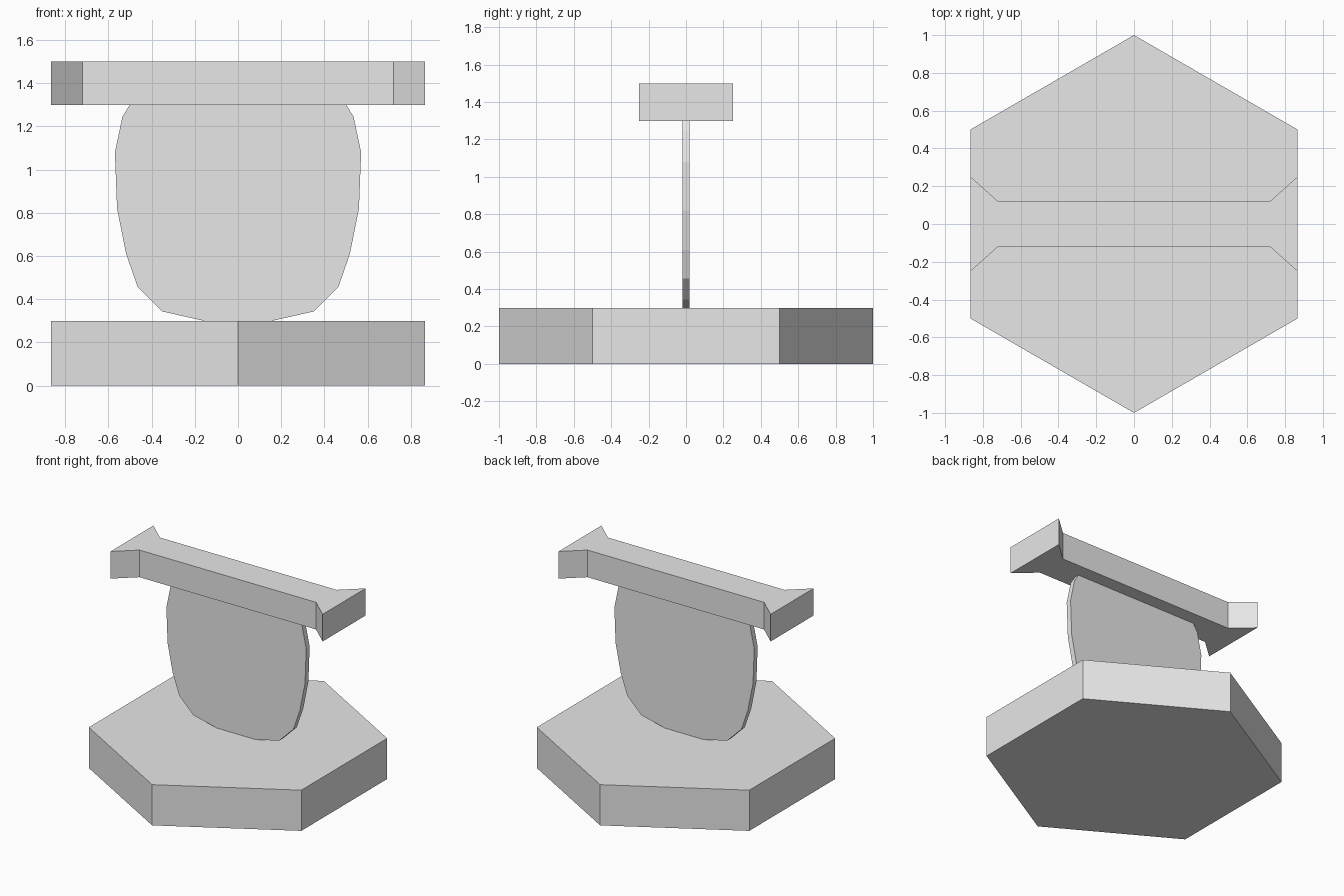
import bpy
import bmesh
import math
from mathutils import Vector

if "Cube" in bpy.data.objects:
    bpy.data.objects.remove(bpy.data.objects["Cube"], do_unlink=True)

# Single plain grey material
grey = bpy.data.materials.new("light_grey")
grey.use_nodes = True
colour = (0.8, 0.8, 0.8, 1)
grey.diffuse_color = colour
grey.node_tree.nodes["Principled BSDF"].inputs["Base Color"].default_value = colour


def prism(name, outline, direction):
    """Extrude a flat outline of 3D points into a closed, flat-shaded prism."""
    bm = bmesh.new()
    face = bm.faces.new([bm.verts.new(p) for p in outline])
    result = bmesh.ops.extrude_face_region(bm, geom=[face], use_keep_orig=True)
    moved = [v for v in result["geom"] if isinstance(v, bmesh.types.BMVert)]
    bmesh.ops.translate(bm, verts=moved, vec=Vector(direction))
    bmesh.ops.recalc_face_normals(bm, faces=bm.faces)
    mesh = bpy.data.meshes.new(name)
    bm.to_mesh(mesh)
    bm.free()
    mesh.materials.append(grey)
    obj = bpy.data.objects.new(name, mesh)
    bpy.context.collection.objects.link(obj)
    return obj


# Hexagonal base with corners at the front and back
hexagon = [(math.sin(i * math.pi / 3), math.cos(i * math.pi / 3), 0) for i in range(6)]
prism("hexagonal_base", hexagon, (0, 0, 0.3))

# Thin rounded upright panel, right half of the outline mirrored to the left
half = [(0.15, 0.298), (0.35, 0.343), (0.465, 0.457), (0.518, 0.61),
        (0.56, 0.82), (0.57, 1.08), (0.535, 1.245), (0.5, 1.302)]
panel = half + [(-x, z) for x, z in reversed(half)]
prism("upright_panel", [(x, -0.02, z) for x, z in panel], (0, 0.04, 0))

# Top bar, flared at both ends
corner = [(0.72, 0.12), (0.865, 0.25)]
side = corner + [(x, -y) for x, y in reversed(corner)]
bar = side + [(-x, -y) for x, y in side]
prism("flared_top_bar", [(x, y, 1.3) for x, y in bar], (0, 0, 0.2))
